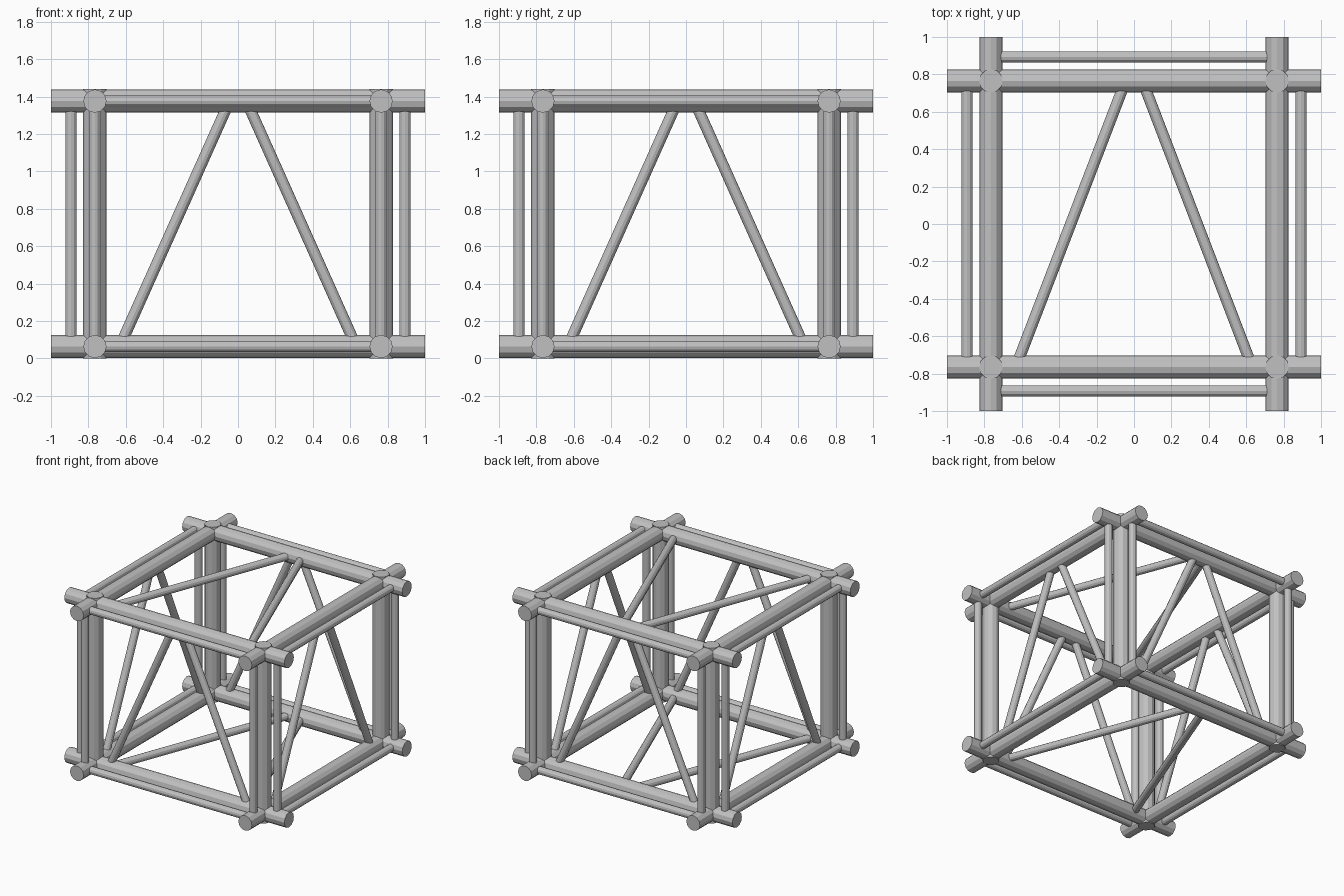
import bpy
from mathutils import Vector

cube = bpy.data.objects.get("Cube")
if cube:
    bpy.data.objects.remove(cube, do_unlink=True)

# One plain metal grey for every tube
steel = bpy.data.materials.new("steel_grey")
steel.use_nodes = True
colour = (0.53, 0.53, 0.53, 1)
steel.diffuse_color = colour
steel.node_tree.nodes["Principled BSDF"].inputs["Base Color"].default_value = colour

SIDES = 12
MAIN, THIN = 0.062, 0.03      # tube radii
C = 0.765                     # centre line of the main frame
OUT = 0.893                   # centre line of the outer thin tubes
LOW, HIGH, TOP = 0.064, 1.376, 1.44
FOOT, PEAK = 0.632, 0.045     # brace ends along the bars


def tube(name, start, end, radius):
    """Straight faceted tube between two points."""
    a, b = Vector(start), Vector(end)
    bpy.ops.mesh.primitive_cylinder_add(
        vertices=SIDES, radius=radius, depth=(b - a).length, location=(a + b) / 2)
    obj = bpy.context.object
    obj.rotation_euler = (b - a).to_track_quat("Z", "Y").to_euler()
    obj.name = name
    obj.data.materials.append(steel)


SIGNS = (-1, 1)
LEVELS = (("lower", LOW), ("upper", HIGH))

for level, z in LEVELS:
    for s in SIGNS:
        # Main beams with overhanging ends
        tube(level + "_cross_beam", (-1, s * C, z), (1, s * C, z), MAIN)
        tube(level + "_side_beam", (s * C, -1, z), (s * C, 1, z), MAIN)
        # Thin rails just outside the frame
        tube(level + "_cross_rail", (-C, s * OUT, z), (C, s * OUT, z), THIN)
        tube(level + "_side_rail", (s * OUT, -C, z), (s * OUT, C, z), THIN)
        # Horizontal braces meeting at the back beam
        tube(level + "_brace", (s * FOOT, -C, z), (s * PEAK, C, z), THIN)

for sx in SIGNS:
    for sy in SIGNS:
        # Corner posts and the thin uprights beside them
        tube("corner_post", (sx * C, sy * C, 0), (sx * C, sy * C, TOP), MAIN + 0.001)
        tube("side_upright", (sx * OUT, sy * C, LOW), (sx * OUT, sy * C, HIGH), THIN)
        tube("end_upright", (sx * C, sy * OUT, LOW), (sx * C, sy * OUT, HIGH), THIN)
        # Wall braces meeting at the upper beams
        tube("end_brace", (sx * FOOT, sy * C, LOW), (sx * PEAK, sy * C, HIGH), THIN)
        tube("side_brace", (sx * C, sy * FOOT, LOW), (sx * C, sy * PEAK, HIGH), THIN)
